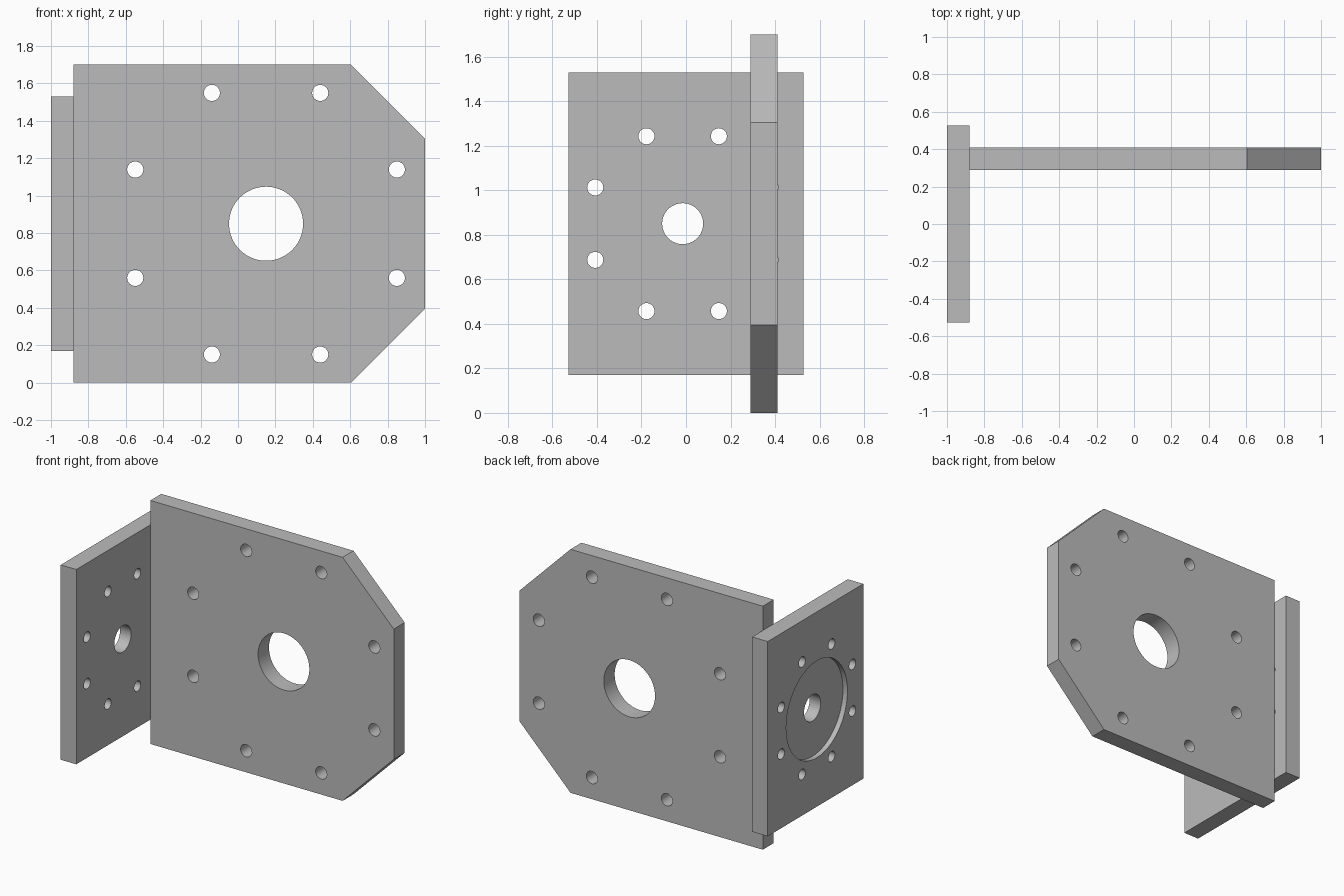
import bpy, bmesh
from math import pi, cos, sin
from mathutils import Matrix, Vector

cube = bpy.data.objects.get("Cube")
if cube:
    bpy.data.objects.remove(cube, do_unlink=True)

steel = bpy.data.materials.new("plain grey metal")
steel.use_nodes = True
GREY = (0.5, 0.5, 0.5, 1)
steel.diffuse_color = GREY
steel.node_tree.nodes["Principled BSDF"].inputs["Base Color"].default_value = GREY


def make_object(name, bm):
    bmesh.ops.recalc_face_normals(bm, faces=bm.faces)
    mesh = bpy.data.meshes.new(name)
    bm.to_mesh(mesh)
    bm.free()
    mesh.materials.append(steel)
    obj = bpy.data.objects.new(name, mesh)
    bpy.context.collection.objects.link(obj)
    return obj


def plate(name, outline, thickness):
    """Extrude a closed outline of 3D points along the thickness vector."""
    bm = bmesh.new()
    face = bm.faces.new([bm.verts.new(p) for p in outline])
    ext = bmesh.ops.extrude_face_region(bm, geom=[face])
    verts = [v for v in ext["geom"] if isinstance(v, bmesh.types.BMVert)]
    bmesh.ops.translate(bm, verts=verts, vec=thickness)
    return make_object(name, bm)


def drill(target, axis, holes, depth):
    """Cut round holes, given as (centre, radius), along one axis."""
    bm = bmesh.new()
    turn = Vector(axis).to_track_quat("Z", "Y").to_matrix().to_4x4()
    for centre, radius in holes:
        bmesh.ops.create_cone(bm, cap_ends=True, segments=64, radius1=radius,
                              radius2=radius, depth=depth,
                              matrix=Matrix.Translation(centre) @ turn)
    cutter = make_object("hole_cutter", bm)
    cutter.hide_render = True
    mod = target.modifiers.new("holes", "BOOLEAN")
    mod.operation = "DIFFERENCE"
    mod.solver = "EXACT"
    mod.object = cutter
    bpy.ops.object.select_all(action="DESELECT")
    target.select_set(True)
    bpy.context.view_layer.objects.active = target
    bpy.ops.object.modifier_apply(modifier=mod.name)
    bpy.data.objects.remove(cutter, do_unlink=True)
    bpy.ops.object.shade_smooth_by_angle(angle=pi / 6)


def bolt_circle(centre, across, ring, radius):
    """Eight holes on a ring in the plane of 'across' and z."""
    angles = [(i + 0.5) * pi / 4 for i in range(8)]
    return [(Vector(centre) + ring * (cos(a) * Vector(across) + sin(a) * Vector((0, 0, 1))), radius)
            for a in angles]


# Large plate with two clipped corners
MID = 0.85
large = plate("large_plate",
              [(x, 0.29, z) for x, z in ((-0.88, 0), (0.605, 0), (1, 0.395),
                                         (1, 1.305), (0.605, 1.7), (-0.88, 1.7))],
              (0, 0.12, 0))
hub = (0.15, 0.35, MID)
drill(large, (0, 1, 0), [(hub, 0.198)] + bolt_circle(hub, (1, 0, 0), 0.757, 0.043), 0.4)

# Small end plate, set square to the large one
small = plate("end_plate",
              [(-1, y, z) for y, z in ((-0.527, 0.17), (0.527, 0.17),
                                       (0.527, 1.53), (-0.527, 1.53))],
              (0.12, 0, 0))
# Round recess on its outer face, then the through holes
hub = (-1, -0.015, MID)
drill(small, (1, 0, 0), [(hub, 0.338)], 0.07)
drill(small, (1, 0, 0), [(hub, 0.092)] + bolt_circle(hub, (0, 1, 0), 0.425, 0.036), 0.4)
